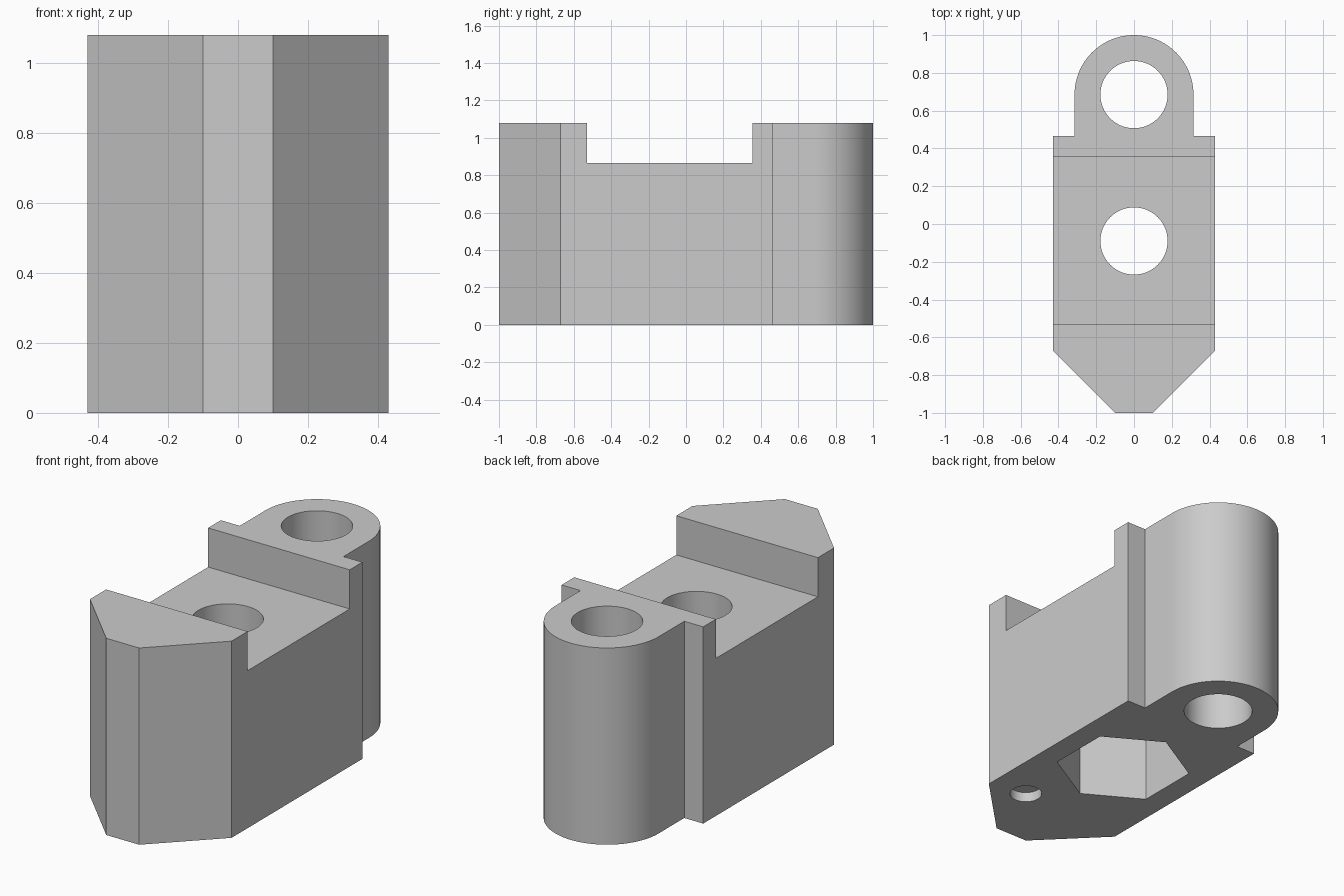
import bpy
import bmesh
from math import sin, cos, pi, radians

cube = bpy.data.objects.get("Cube")
if cube:
    bpy.data.objects.remove(cube, do_unlink=True)

HEIGHT = 1.08
SLOT_Z = 0.865
EYE_Y = 0.685
BOLT_Y = -0.09
HOLE_R = 0.178

grey = bpy.data.materials.new("plain grey")
grey.use_nodes = True
grey.diffuse_color = (0.6, 0.6, 0.6, 1)
grey.node_tree.nodes["Principled BSDF"].inputs["Base Color"].default_value = grey.diffuse_color


def arc(x, y, r, start, end, steps):
    """Points on an arc, both ends included."""
    angles = [start + (end - start) * i / steps for i in range(steps + 1)]
    return [(x + r * cos(a), y + r * sin(a)) for a in angles]


def ring(x, y, r, sides):
    """Closed regular polygon with a corner towards +y."""
    return arc(x, y, r, pi / 2, pi * 2.5, sides)[:-1]


def prism(name, outline, low, high):
    """Extrude a plan outline between two heights."""
    bm = bmesh.new()
    face = bm.faces.new([bm.verts.new((x, y, low)) for x, y in outline])
    top = bmesh.ops.extrude_face_region(bm, geom=[face])["geom"]
    moved = [v for v in top if isinstance(v, bmesh.types.BMVert)]
    bmesh.ops.translate(bm, verts=moved, vec=(0, 0, high - low))
    bmesh.ops.recalc_face_normals(bm, faces=bm.faces)
    mesh = bpy.data.meshes.new(name)
    bm.to_mesh(mesh)
    bm.free()
    mesh.materials.append(grey)
    obj = bpy.data.objects.new(name, mesh)
    bpy.context.collection.objects.link(obj)
    return obj


# Block outline: blunt nose, straight sides, shoulders and rounded eye
right_half = [(0.10, -1.0), (0.43, -0.67), (0.43, 0.465), (0.315, 0.465)]
eye = arc(0, EYE_Y, 0.315, 0, pi, 64)
left_half = [(-x, y) for x, y in reversed(right_half)]
block = prism("clamp_block", right_half + eye + left_half, 0, HEIGHT)

# Cross slot, through holes, hexagonal nut pocket and shallow locating hole
slot = [(-1, -0.53), (1, -0.53), (1, 0.355), (-1, 0.355)]
cutters = [
    prism("slot_cutter", slot, SLOT_Z, 2),
    prism("eye_hole_cutter", ring(0, EYE_Y, HOLE_R, 64), -1, 2),
    prism("bolt_hole_cutter", ring(0, BOLT_Y, HOLE_R, 64), -1, 2),
    prism("nut_pocket_cutter", ring(0, BOLT_Y, 0.35, 6), -1, 0.45),
    prism("locating_hole_cutter", ring(0.215, -0.625, 0.083, 48), -1, 0.055),
]

bpy.ops.object.select_all(action="DESELECT")
bpy.context.view_layer.objects.active = block
block.select_set(True)
for cutter in cutters:
    cutter.hide_render = True
    cut = block.modifiers.new(cutter.name, "BOOLEAN")
    cut.operation = "DIFFERENCE"
    cut.solver = "EXACT"
    cut.object = cutter
    bpy.ops.object.modifier_apply(modifier=cut.name)
    bpy.data.objects.remove(cutter, do_unlink=True)

# Smooth the round walls, keep the machined edges crisp
bpy.ops.object.shade_smooth_by_angle(angle=radians(30))
